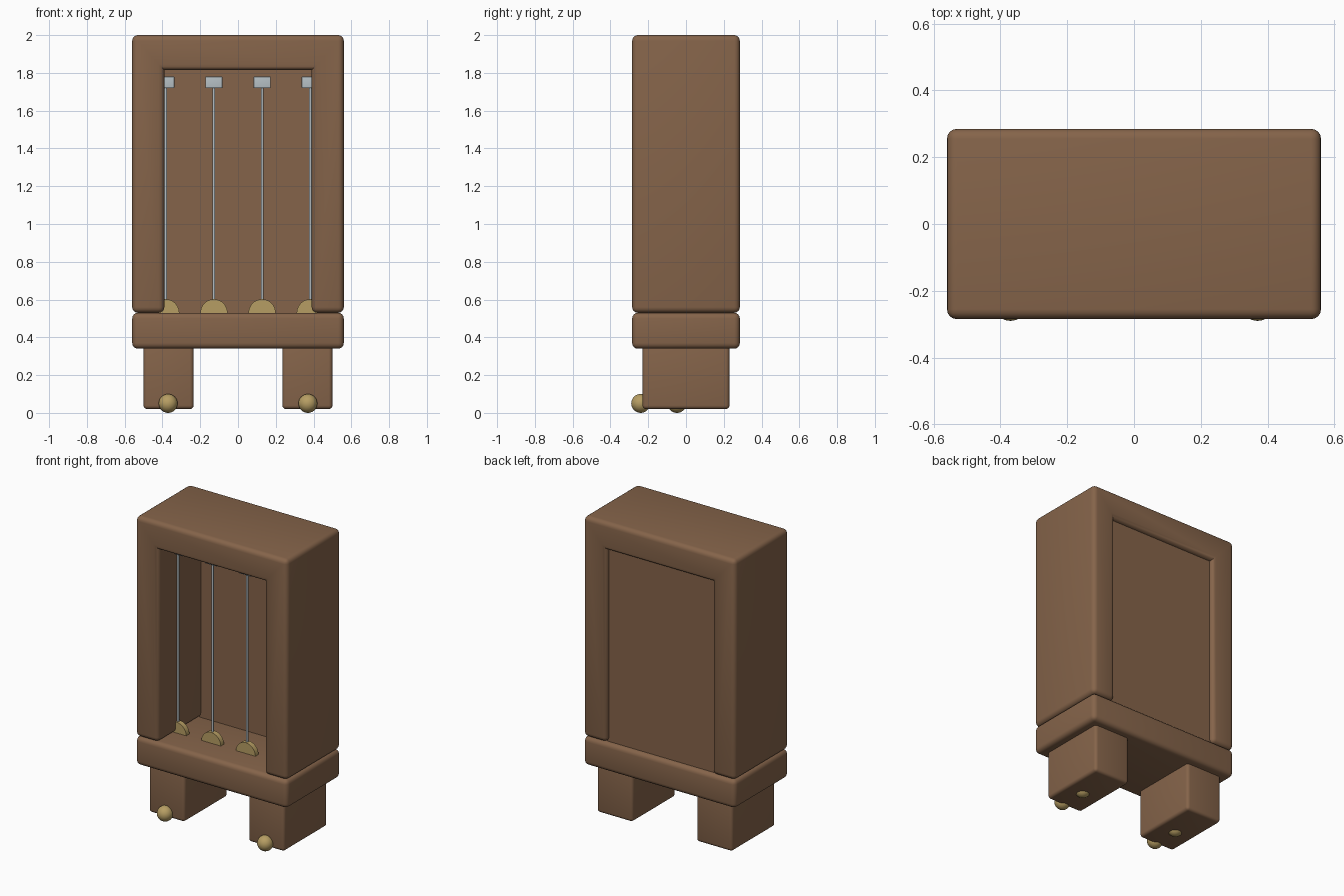
import bpy, bmesh, math
from mathutils import Matrix, Vector

if "Cube" in bpy.data.objects:
    bpy.data.objects.remove(bpy.data.objects["Cube"], do_unlink=True)


def material(name, rgb):
    m = bpy.data.materials.new(name)
    m.use_nodes = True
    m.diffuse_color = (*rgb, 1)
    shader = m.node_tree.nodes["Principled BSDF"]
    shader.inputs["Base Color"].default_value = (*rgb, 1)
    shader.inputs["Roughness"].default_value = 0.6
    return m


WOOD = material("brown wood", (0.235, 0.127, 0.068))
BRASS = material("brass", (0.47, 0.34, 0.125))
STEEL = material("steel", (0.47, 0.53, 0.56))


def finish(name, bm, mat):
    bmesh.ops.recalc_face_normals(bm, faces=bm.faces)
    mesh = bpy.data.meshes.new(name)
    bm.to_mesh(mesh)
    bm.free()
    mesh.materials.append(mat)
    obj = bpy.data.objects.new(name, mesh)
    bpy.context.collection.objects.link(obj)
    bpy.ops.object.select_all(action="DESELECT")
    obj.select_set(True)
    bpy.context.view_layer.objects.active = obj
    bpy.ops.object.shade_smooth_by_angle(angle=math.radians(35))
    return obj


def prism(name, profile, y0, y1, mat, bevel=0.0):
    """Extrude an x-z profile along y and round its convex edges."""
    bm = bmesh.new()
    face = bm.faces.new([bm.verts.new((x, y0, z)) for x, z in profile])
    new = bmesh.ops.extrude_face_region(bm, geom=[face])["geom"]
    moved = [v for v in new if isinstance(v, bmesh.types.BMVert)]
    bmesh.ops.translate(bm, verts=moved, vec=(0, y1 - y0, 0))
    bmesh.ops.recalc_face_normals(bm, faces=bm.faces)
    if bevel:
        convex = [e for e in bm.edges if e.calc_face_angle_signed() > 0.5]
        bmesh.ops.bevel(bm, geom=convex, offset=bevel, segments=4,
                        profile=0.5, affect="EDGES", clamp_overlap=True)
    return finish(name, bm, mat)


def box(name, x, y, z, mat, bevel=0.0):
    corners = [(x[0], z[0]), (x[1], z[0]), (x[1], z[1]), (x[0], z[1])]
    return prism(name, corners, *y, mat, bevel)


def ball(name, centre, radius):
    bm = bmesh.new()
    bmesh.ops.create_uvsphere(bm, u_segments=32, v_segments=16, radius=radius,
                              matrix=Matrix.Translation(Vector(centre)))
    return finish(name, bm, BRASS)


# Cabinet: inverted U frame, recessed back panel and base slab
half, inner, depth, floor, lintel = 0.56, 0.39, 0.285, 0.53, 1.815
frame = [(-half, floor), (-half, 2), (half, 2), (half, floor),
         (inner, floor), (inner, lintel), (-inner, lintel), (-inner, floor)]
prism("cabinet_frame", frame, -depth, depth, WOOD, 0.03)
box("back_panel", (-0.4, 0.4), (0.165, 0.255), (floor - 0.01, 1.83), WOOD)
box("base_slab", (-half, half), (-depth, depth), (0.34, floor), WOOD, 0.03)

# Feet with brass balls
for side, s in (("left", 1), ("right", -1)):
    box(side + "_foot", sorted((s * 0.235, s * 0.5)), (-0.23, 0.23),
        (0.02, 0.37), WOOD, 0.02)
    for place, y in (("front", -0.24), ("under", -0.048)):
        ball(f"{side}_{place}_ball", (s * 0.37, y, 0.05), 0.05)

# Four strings, each with a steel block above and a brass half disc below
string_y = -0.085
for i in range(4):
    x = (i - 1.5) * 0.255
    bm = bmesh.new()
    bmesh.ops.create_cone(bm, cap_ends=True, segments=12, radius1=0.007,
                          radius2=0.007, depth=1.2,
                          matrix=Matrix.Translation((x, string_y, 1.16)))
    finish(f"string_{i + 1}", bm, STEEL)
    box(f"string_block_{i + 1}", (x - 0.045, x + 0.045),
        (string_y - 0.02, string_y + 0.02), (1.72, 1.78), STEEL, 0.003)
    arc = [(x + 0.072 * math.cos(a), floor - 0.002 + 0.074 * math.sin(a))
           for a in (math.pi * k / 20 for k in range(21))]
    prism(f"half_disc_{i + 1}", arc, string_y - 0.017, string_y + 0.017, BRASS)
